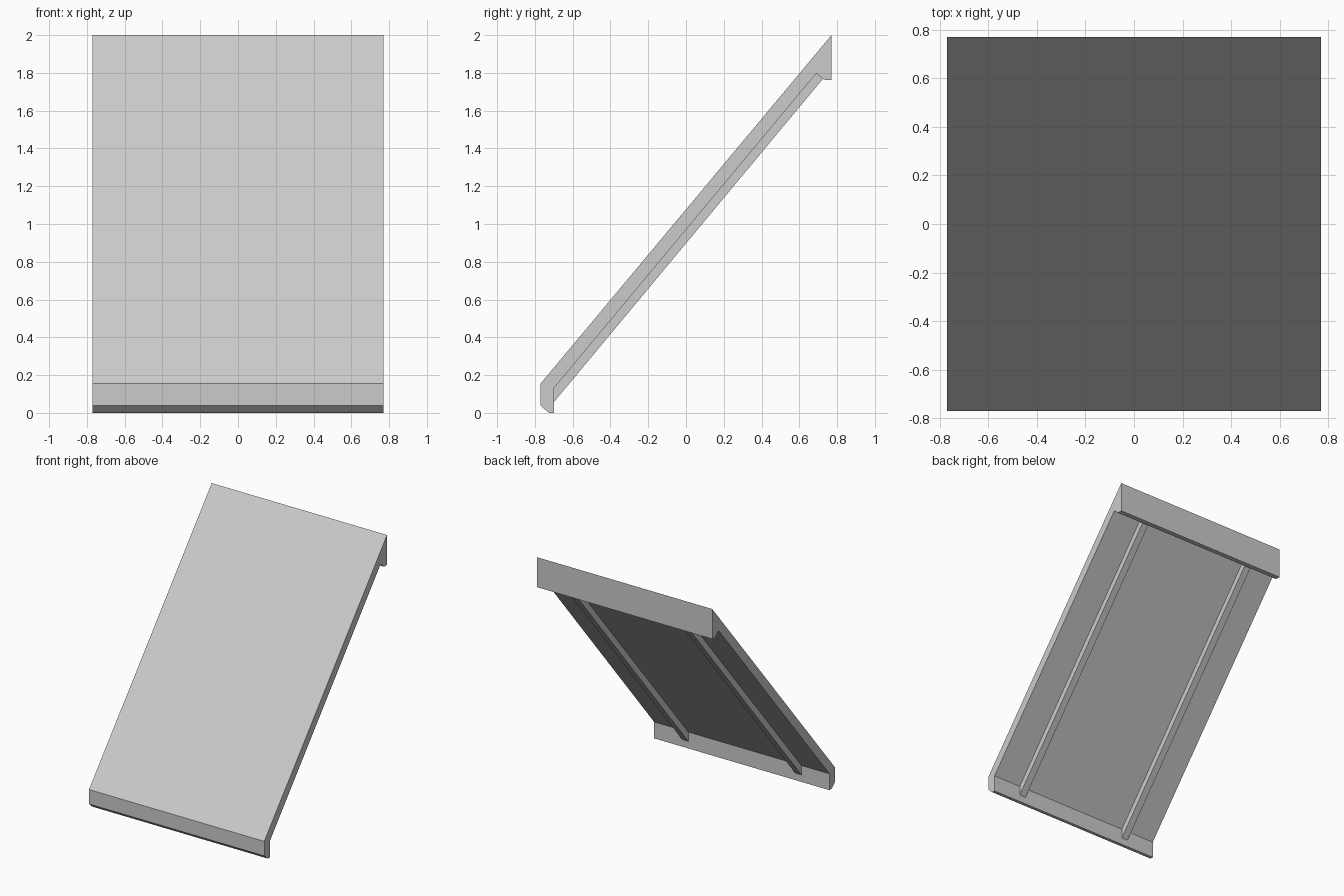
import bpy
import bmesh

cube = bpy.data.objects.get("Cube")
if cube:
    bpy.data.objects.remove(cube, do_unlink=True)

grey = bpy.data.materials.new("light_grey")
grey.use_nodes = True
grey.diffuse_color = (0.6, 0.6, 0.6, 1)
grey.node_tree.nodes["Principled BSDF"].inputs["Base Color"].default_value = (0.6, 0.6, 0.6, 1)


def extrude_profile(name, profile, x_min, x_max):
    """Extrude a closed (y, z) outline along x into a flat-shaded solid."""
    bm = bmesh.new()
    face = bm.faces.new([bm.verts.new((x_min, y, z)) for y, z in profile])
    result = bmesh.ops.extrude_face_region(bm, geom=[face])
    moved = [v for v in result["geom"] if isinstance(v, bmesh.types.BMVert)]
    bmesh.ops.translate(bm, verts=moved, vec=(x_max - x_min, 0, 0))
    bmesh.ops.recalc_face_normals(bm, faces=bm.faces)
    mesh = bpy.data.meshes.new(name)
    bm.to_mesh(mesh)
    bm.free()
    mesh.materials.append(grey)
    obj = bpy.data.objects.new(name, mesh)
    bpy.context.collection.objects.link(obj)
    return obj


HALF = 0.77

# Sloped panel with a lip at the foot and a hooked lip at the top
panel_outline = [
    (-HALF, 0.155), (HALF, 2.0), (HALF, 1.762), (0.74, 1.762), (0.725, 1.767),
    (0.69, 1.798), (-0.70, 0.13), (-0.70, 0), (-0.722, 0), (-0.735, 0.007), (-HALF, 0.04),
]
extrude_profile("sloped_panel", panel_outline, -HALF, HALF)

# Two stiffening ribs along the underside, running between the lips
rib_outline = [(-0.705, 0.13), (0.69, 1.81), (0.735, 1.775), (0.722, 1.765), (-0.705, 0.05)]
for side, centre in (("left", 0.497), ("right", -0.497)):
    extrude_profile(side + "_rib", rib_outline, centre - 0.0275, centre + 0.0275)
